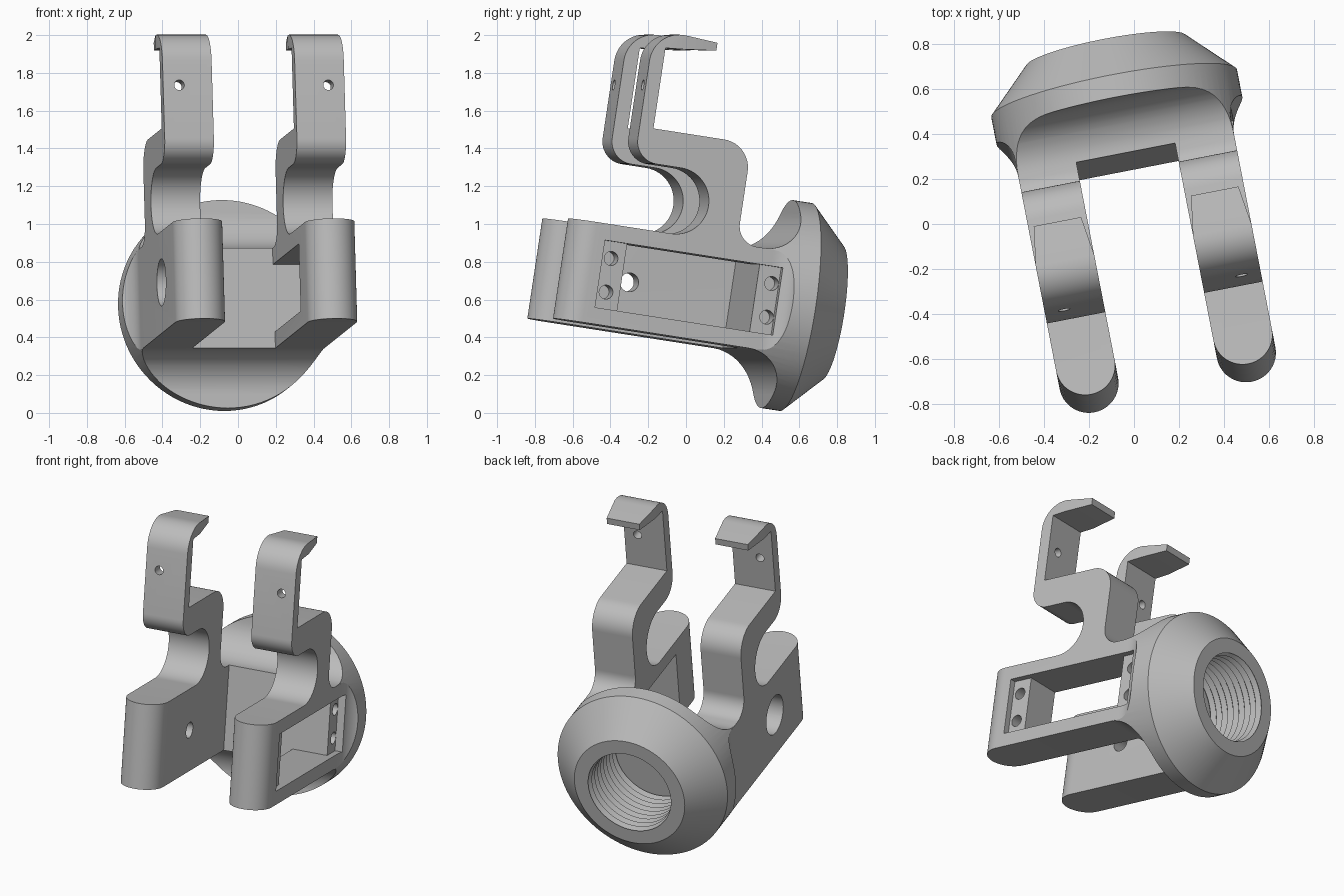
import bpy, bmesh
from math import sin, cos, pi, radians
from mathutils import Matrix, Vector

if "Cube" in bpy.data.objects:
    bpy.data.objects.remove(bpy.data.objects["Cube"])

grey = bpy.data.materials.new("plain_grey")
grey.use_nodes = True
grey.diffuse_color = (0.5, 0.5, 0.5, 1)
grey.node_tree.nodes["Principled BSDF"].inputs["Base Color"].default_value = (0.5, 0.5, 0.5, 1)

MID = 0.643            # height of the main axis
HALF = 0.268           # half height of arms and body
IN, OUT = 0.224, 0.489  # inner and outer side of an arm
RIM = 0.557            # collar radius


def finish(bm, name):
    bmesh.ops.recalc_face_normals(bm, faces=bm.faces)
    mesh = bpy.data.meshes.new(name)
    bm.to_mesh(mesh)
    bm.free()
    obj = bpy.data.objects.new(name, mesh)
    bpy.context.collection.objects.link(obj)
    return obj


def prism(name, pts, axis, a, b):
    """Extrude a 2D outline along an axis from a to b."""
    place = {"x": lambda p, t: (t, p[0], p[1]),
             "y": lambda p, t: (p[0], t, p[1]),
             "z": lambda p, t: (p[0], p[1], t)}[axis]
    bm = bmesh.new()
    face = bm.faces.new([bm.verts.new(place(p, a)) for p in pts])
    new = bmesh.ops.extrude_face_region(bm, geom=[face])["geom"]
    move = Vector(place((0, 0), b - a))
    bmesh.ops.translate(bm, vec=move, verts=[v for v in new if isinstance(v, bmesh.types.BMVert)])
    return finish(bm, name)


def box(name, x, y, z):
    return prism(name, [(x[0], y[0]), (x[1], y[0]), (x[1], y[1]), (x[0], y[1])], "z", *z)


def arc(cx, cy, r, a0, a1, n=12):
    angles = [radians(a0 + (a1 - a0) * i / n) for i in range(n + 1)]
    return [(cx + r * cos(t), cy + r * sin(t)) for t in angles]


def rod(name, cx, cy, r, axis, a, b):
    return prism(name, arc(cx, cy, r, 0, 360, 40)[:-1], axis, a, b)


def lathe(name, pts, steps=96):
    """Revolve (radius, y) points around the main axis."""
    bm = bmesh.new()
    vs = [bm.verts.new((r, y, MID)) for r, y in pts]
    es = [bm.edges.new(pair) for pair in zip(vs, vs[1:])]
    bmesh.ops.spin(bm, geom=vs + es, cent=(0, 0, MID), axis=(0, 1, 0),
                   angle=2 * pi, steps=steps)
    bmesh.ops.remove_doubles(bm, verts=bm.verts, dist=0.0001)
    return finish(bm, name)


def combine(target, tool, how):
    mod = target.modifiers.new(how, "BOOLEAN")
    mod.operation, mod.solver, mod.object = how, "EXACT", tool
    bpy.context.view_layer.objects.active = target
    bpy.ops.object.modifier_apply(modifier=mod.name)
    bpy.data.objects.remove(tool)


# Collar: turned shape trimmed by the flared body outline from side and top
bracket = lathe("bracket", [(0, 0.183), (RIM, 0.183), (RIM, 0.495), (0.362, 0.69), (0, 0.69)])
flare = arc(0.183, HALF + 0.21, 0.21, -90, 0) + [(0.393, 0.8), (0.9, 0.8)]
outline = [(y, MID + h) for y, h in flare] + [(y, MID - h) for y, h in reversed(flare)]
combine(bracket, prism("side_trim", outline, "x", -1, 1), "INTERSECT")
side = [(OUT, 0.1)] + arc(OUT + 0.14, 0.25, 0.14, 180, 90) + [(0.8, 0.39), (0.8, 0.9)]
outline = side + [(-x, y) for x, y in reversed(side)]
combine(bracket, prism("top_trim", outline, "z", -1, 2), "INTERSECT")

# Upright hook outline (y, z): throat, bent strip, shelf and rear fillet
hook = (arc(-0.32, 1.087, 0.176, -90, 90, 28)
        + arc(-0.455, 1.383, 0.12, 270, 180)
        + arc(-0.415, 1.8, 0.16, 180, 90)
        + [(-0.40, 1.96), (-0.40, 1.886), (-0.5, 1.878), (-0.5, 1.447)]
        + arc(-0.113, 1.297, 0.15, 90, 0)
        + arc(0.147, 1.021, 0.11, 180, 270)
        + [(0.2, 0.911), (0.2, 0.86), (-0.32, 0.86)])

for s in (-1, 1):
    centre, r = s * (IN + OUT) / 2, (OUT - IN) / 2
    # Lower arm with a round nose
    plan = arc(centre, -0.723, r, 180, 360, 24) + [(centre + r, 0.24), (centre - r, 0.24)]
    arm = prism("arm", plan, "z", MID - HALF, MID + HALF)
    lo, hi = centre - r, centre + r
    combine(arm, prism("hook", hook, "x", lo, hi), "UNION")
    # Tapered finger at the top of the hook
    plan = [(lo, -0.40), (hi, -0.40), (hi - 0.025, -0.222), (lo + 0.025, -0.222)]
    finger = prism("finger", plan, "z", 1.886, 1.96)
    for v in finger.data.vertices:
        if v.co.y > -0.3:
            v.co.z = 1.948 if v.co.z > 1.92 else 1.906
    combine(arm, finger, "UNION")
    # Small hole through the strip
    combine(arm, rod("strip_hole", s * 0.402, 1.668, 0.027, "y", -0.7, -0.4), "DIFFERENCE")
    combine(bracket, arm, "UNION")

# Motor window in one arm: shallow recess, through opening, screw holes
window = (MID - 0.18, MID + 0.18)
combine(bracket, box("recess", (0.45, 0.6), (-0.668, 0.30), window), "DIFFERENCE")
combine(bracket, box("opening", (0.1, 0.6), (-0.54, 0.183), window), "DIFFERENCE")
for y in (-0.614, 0.262):
    for dz in (-0.09, 0.09):
        combine(bracket, rod("screw_hole", y, MID + dz, 0.037, "x", 0.34, 0.5), "DIFFERENCE")

# Stepped pivot hole in the other arm
combine(bracket, rod("pivot_hole", -0.368, MID, 0.05, "x", -0.6, -0.1), "DIFFERENCE")
combine(bracket, rod("pivot_bore", -0.368, MID, 0.125, "x", -0.6, -0.36), "DIFFERENCE")

# Ribbed bore in the back of the collar
ribs = [(0.288 if i % 2 == 0 else 0.262, 0.72 - 0.022 * i) for i in range(21)]
combine(bracket, lathe("ribbed_bore", [(0, 0.72)] + ribs + [(0, ribs[-1][1])]), "DIFFERENCE")

# Tilt the finished bracket into its resting pose
pose = (Matrix.Rotation(radians(11), 4, "Z") @ Matrix.Rotation(radians(-8.7), 4, "X")
        @ Matrix.Translation((0.024, 0, 0)))
bracket.data.transform(pose)
bracket.data.materials.clear()
bracket.data.materials.append(grey)
for poly in bracket.data.polygons:
    poly.material_index = 0
bpy.ops.object.select_all(action="DESELECT")
bracket.select_set(True)
bpy.context.view_layer.objects.active = bracket
bpy.ops.object.shade_smooth_by_angle(angle=radians(25))
